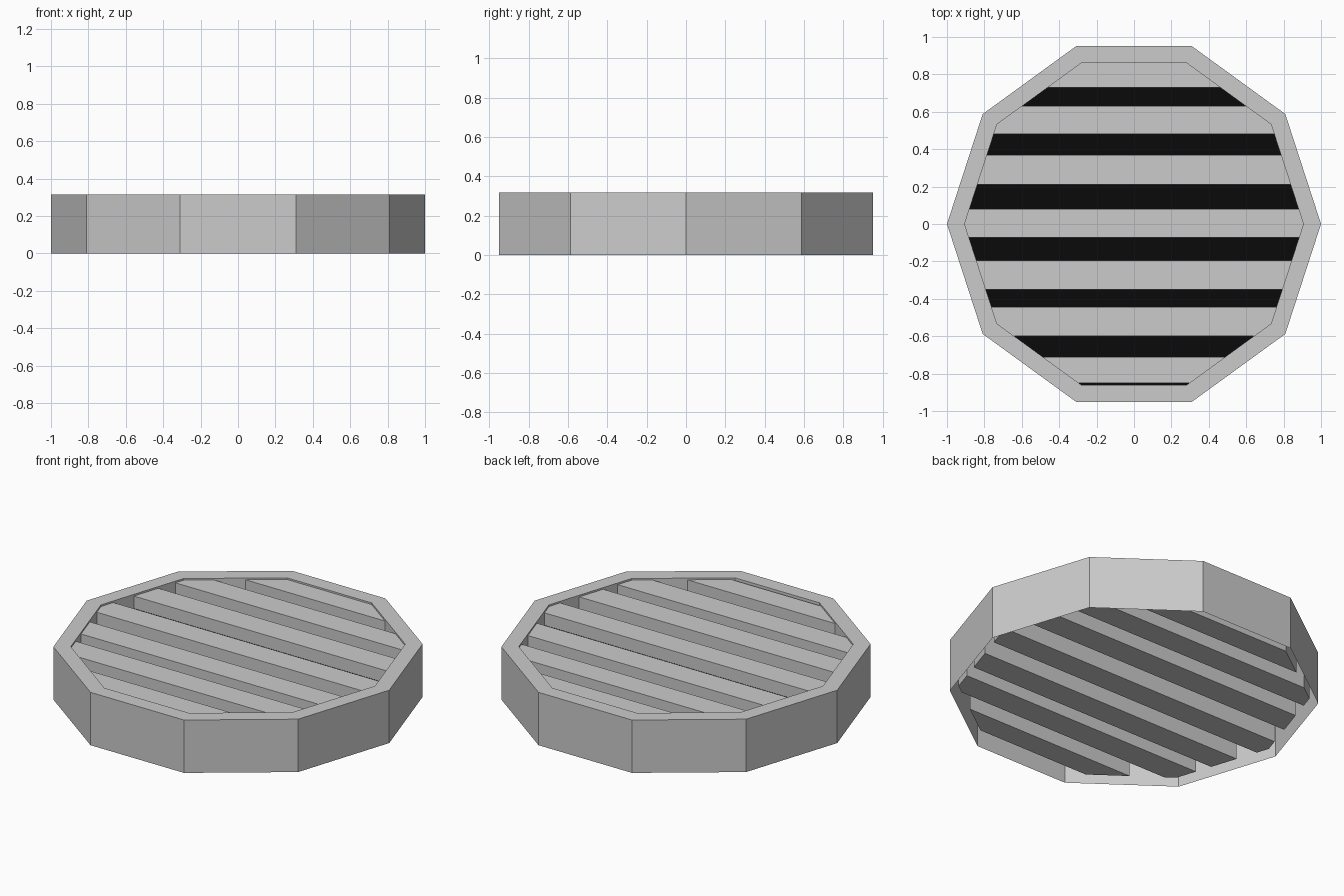
import bpy, bmesh, math
from mathutils import Vector

if "Cube" in bpy.data.objects:
    bpy.data.objects.remove(bpy.data.objects["Cube"])

H = 0.316        # overall height
FLOOR = 0.232    # recess floor height
SIDES = 10


def ring(bm, r, z):
    return [bm.verts.new((r * math.cos(2 * math.pi * i / SIDES),
                          r * math.sin(2 * math.pi * i / SIDES), z)) for i in range(SIDES)]


def bridge(bm, a, b):
    for i in range(SIDES):
        j = (i + 1) % SIDES
        bm.faces.new((a[i], a[j], b[j], b[i]))


def finish(bm, name):
    me = bpy.data.meshes.new(name)
    bm.to_mesh(me)
    bm.free()
    ob = bpy.data.objects.new(name, me)
    bpy.context.collection.objects.link(ob)
    return ob


# Ten-sided housing: open-bottomed wall, top rim and recess
bm = bmesh.new()
loops = [ring(bm, 1, 0), ring(bm, 1, H), ring(bm, 0.906, H), ring(bm, 0.906, FLOOR)]
for a, b in zip(loops, loops[1:]):
    bridge(bm, a, b)
finish(bm, "housing")

# Dark floor of the recess
bm = bmesh.new()
bm.faces.new(ring(bm, 0.906, FLOOR))
floor = finish(bm, "recess_floor")
black = bpy.data.materials.new("black")
black.diffuse_color = (0.003, 0.003, 0.003, 1)
black.use_nodes = True
black.node_tree.nodes["Principled BSDF"].inputs["Base Color"].default_value = black.diffuse_color
floor.data.materials.append(black)

# Slats: strips sliced from a ten-sided prism
slats = [(0.73, 0.87), (0.48, 0.63), (0.212, 0.37), (-0.073, 0.08),
         (-0.35, -0.195), (-0.60, -0.443), (-0.85, -0.71)]
for n, (y0, y1) in enumerate(slats, 1):
    bm = bmesh.new()
    lo, hi = ring(bm, 0.953, 0.03), ring(bm, 0.953, 0.306)
    bridge(bm, lo, hi)
    bm.faces.new(lo[::-1])
    bm.faces.new(hi)
    for y, side in ((y0, -1), (y1, 1)):
        geom = bm.verts[:] + bm.edges[:] + bm.faces[:]
        cut = bmesh.ops.bisect_plane(bm, geom=geom, plane_co=Vector((0, y, 0)),
                                     plane_no=Vector((0, side, 0)), clear_outer=True)
        edges = [e for e in cut["geom_cut"] if isinstance(e, bmesh.types.BMEdge)]
        bmesh.ops.holes_fill(bm, edges=edges, sides=0)
    bmesh.ops.recalc_face_normals(bm, faces=bm.faces[:])
    finish(bm, f"slat_{n}")
